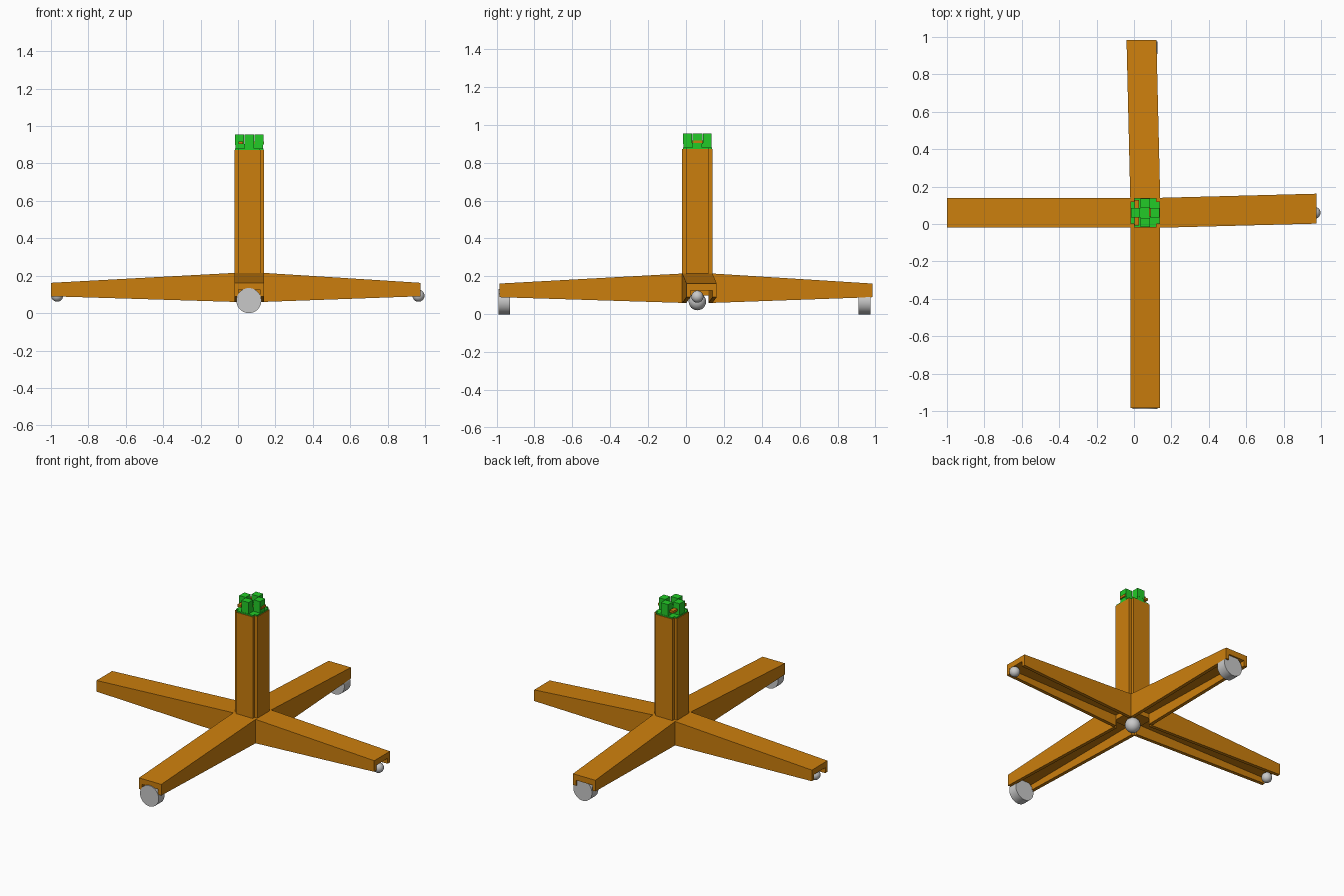
import bpy, bmesh, math
from mathutils import Vector, Matrix

if "Cube" in bpy.data.objects:
    bpy.data.objects.remove(bpy.data.objects["Cube"])

CX, CY = 0.06, 0.06


def material(name, rgb):
    m = bpy.data.materials.new(name)
    m.diffuse_color = (*rgb, 1)
    m.use_nodes = True
    m.node_tree.nodes["Principled BSDF"].inputs["Base Color"].default_value = m.diffuse_color
    return m


WOOD = material("amber", (0.6, 0.21, 0.004))
GREEN = material("green", (0.016, 0.6, 0.02))
GREY = material("light grey", (0.58, 0.58, 0.58))


def finish(name, bm, mat, smooth=False):
    bmesh.ops.recalc_face_normals(bm, faces=bm.faces)
    me = bpy.data.meshes.new(name)
    bm.to_mesh(me)
    bm.free()
    me.materials.append(mat)
    ob = bpy.data.objects.new(name, me)
    bpy.context.collection.objects.link(ob)
    if smooth:
        bpy.ops.object.select_all(action='DESELECT')
        ob.select_set(True)
        bpy.context.view_layer.objects.active = ob
        bpy.ops.object.shade_smooth_by_angle(angle=math.radians(35))
    return ob


def loft(name, a, b, mat):
    """Solid between two matching outlines."""
    bm = bmesh.new()
    va = [bm.verts.new(p) for p in a]
    vb = [bm.verts.new(p) for p in b]
    n = len(a)
    for i in range(n):
        j = (i + 1) % n
        bm.faces.new((va[i], va[j], vb[j], vb[i]))
    bm.faces.new(va[::-1])
    bm.faces.new(vb)
    return finish(name, bm, mat)


def box(name, x0, x1, y0, y1, z0, z1, mat):
    rect = [(x0, y0), (x1, y0), (x1, y1), (x0, y1)]
    return loft(name, [(x, y, z0) for x, y in rect], [(x, y, z1) for x, y in rect], mat)


def notched(half, notch, z):
    """Square outline with a square notch in each corner."""
    k = half - notch
    q = [(half, -k), (half, k), (k, k)]
    pts = []
    for i in range(4):
        c, s = math.cos(i * math.pi / 2), math.sin(i * math.pi / 2)
        pts += [(CX + x * c - y * s, CY + x * s + y * c, z) for x, y in q]
    return pts


# Four tapered legs: channels open below; the right and back ones are slightly skewed
def leg(name, length, angle, skew):
    rot = Matrix.Rotation(math.radians(angle), 3, 'Z')

    def section(r, off, top, low, roof):
        w, t = 0.08, 0.022
        p = [(-w, low), (-w, top), (w, top), (w, low),
             (w - t, low), (w - t, roof), (t - w, roof), (t - w, low)]
        return [rot @ Vector((r, y + off, z)) + Vector((CX, CY, 0)) for y, z in p]

    loft(name, section(0.079, 0, 0.215, 0.06, 0.13),
         section(length, skew, 0.162, 0.09, 0.125), WOOD)


leg("right_leg", 0.915, 0, 0.022)
leg("back_leg", 0.925, 90, 0.02)
leg("left_leg", 1.06, 180, 0)
leg("front_leg", 1.045, 270, 0)
box("hub", CX - 0.08, CX + 0.08, CY - 0.08, CY + 0.08, 0.10, 0.215, WOOD)

# Column with relieved corners
loft("column", notched(0.08, 0.02, 0.2), notched(0.08, 0.02, 0.872), WOOD)

# Green top: cap plate, low cross, four upright lugs
loft("cap_plate", notched(0.076, 0.018, 0.868), notched(0.076, 0.018, 0.88), GREEN)
loft("cap_cross", notched(0.074, 0.049, 0.878), notched(0.074, 0.049, 0.905), GREEN)
for i, (dx, dy) in enumerate([(1, 0), (0, 1), (-1, 0), (0, -1)]):
    x, y = CX + dx * 0.052, CY + dy * 0.052
    hx, hy = (0.023, 0.026) if dx else (0.026, 0.023)
    box(f"cap_lug_{i + 1}", x - hx, x + hx, y - hy, y + hy, 0.9, 0.955, GREEN)

# Small pins through the top
box("long_pin", 0.002, 0.028, -0.008, 0.128, 0.903, 0.918, WOOD)
box("short_pin", 0.08, 0.14, 0.04, 0.085, 0.903, 0.918, WOOD)


# Wheels under the front and back legs
def wheel(name, y0, y1):
    bm = bmesh.new()
    mid = Matrix.Translation((0.058, (y0 + y1) / 2, 0.067))
    bmesh.ops.create_cone(bm, cap_ends=True, segments=40, radius1=0.067, radius2=0.067,
                          depth=y1 - y0, matrix=mid @ Matrix.Rotation(math.pi / 2, 4, 'X'))
    finish(name, bm, GREY, True)


wheel("front_wheel", -0.99, -0.93)
wheel("back_wheel", 0.91, 0.975)


# Ball feet under the side legs and the hub
def ball(name, loc, r):
    bm = bmesh.new()
    bmesh.ops.create_uvsphere(bm, u_segments=28, v_segments=16, radius=r,
                              matrix=Matrix.Translation(loc))
    finish(name, bm, GREY, True)


ball("right_ball", (0.965, CY, 0.093), 0.032)
ball("left_ball", (-0.967, CY, 0.093), 0.032)
ball("hub_ball", (CX, CY, 0.067), 0.046)
